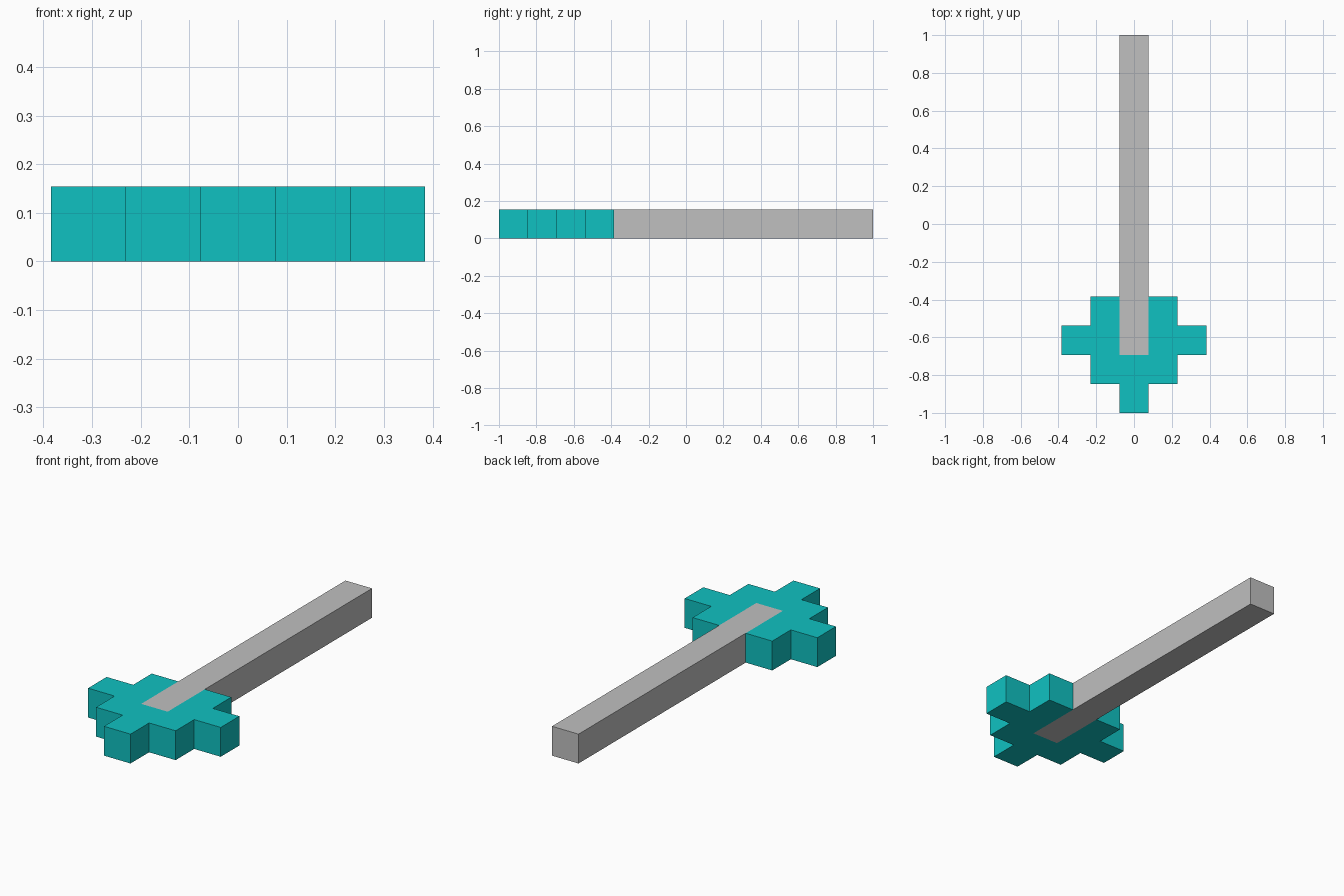
import bpy
import bmesh

cube = bpy.data.objects.get("Cube")
if cube:
    bpy.data.objects.remove(cube, do_unlink=True)

U = 2 / 13  # one block


def make_material(name, rgb):
    mat = bpy.data.materials.new(name)
    mat.use_nodes = True
    mat.diffuse_color = (*rgb, 1)
    mat.node_tree.nodes["Principled BSDF"].inputs["Base Color"].default_value = (*rgb, 1)
    return mat


def extrude_outline(name, outline, mat):
    """Prism, one block tall, from a counter-clockwise outline in block units."""
    bm = bmesh.new()
    face = bm.faces.new([bm.verts.new((x * U, y * U - 1, 0)) for x, y in outline])
    top = bmesh.ops.extrude_face_region(bm, geom=[face])["geom"]
    bmesh.ops.translate(bm, vec=(0, 0, U),
                        verts=[v for v in top if isinstance(v, bmesh.types.BMVert)])
    bmesh.ops.recalc_face_normals(bm, faces=bm.faces)
    mesh = bpy.data.meshes.new(name)
    bm.to_mesh(mesh)
    bm.free()
    mesh.materials.append(mat)
    obj = bpy.data.objects.new(name, mesh)
    bpy.context.collection.objects.link(obj)
    return obj


teal = make_material("teal", (0.005, 0.535, 0.535))
grey = make_material("light grey", (0.525, 0.525, 0.525))

# Stepped head: right half mirrored, with a slot that holds the handle
half = [(0.5, 0), (0.5, 1), (1.5, 1), (1.5, 2), (2.5, 2), (2.5, 3),
        (1.5, 3), (1.5, 4), (0.5, 4), (0.5, 2)]
extrude_outline("blade_head", half + [(-x, y) for x, y in reversed(half)], teal)

# Long square handle
extrude_outline("handle", [(-0.5, 2), (0.5, 2), (0.5, 13), (-0.5, 13)], grey)
